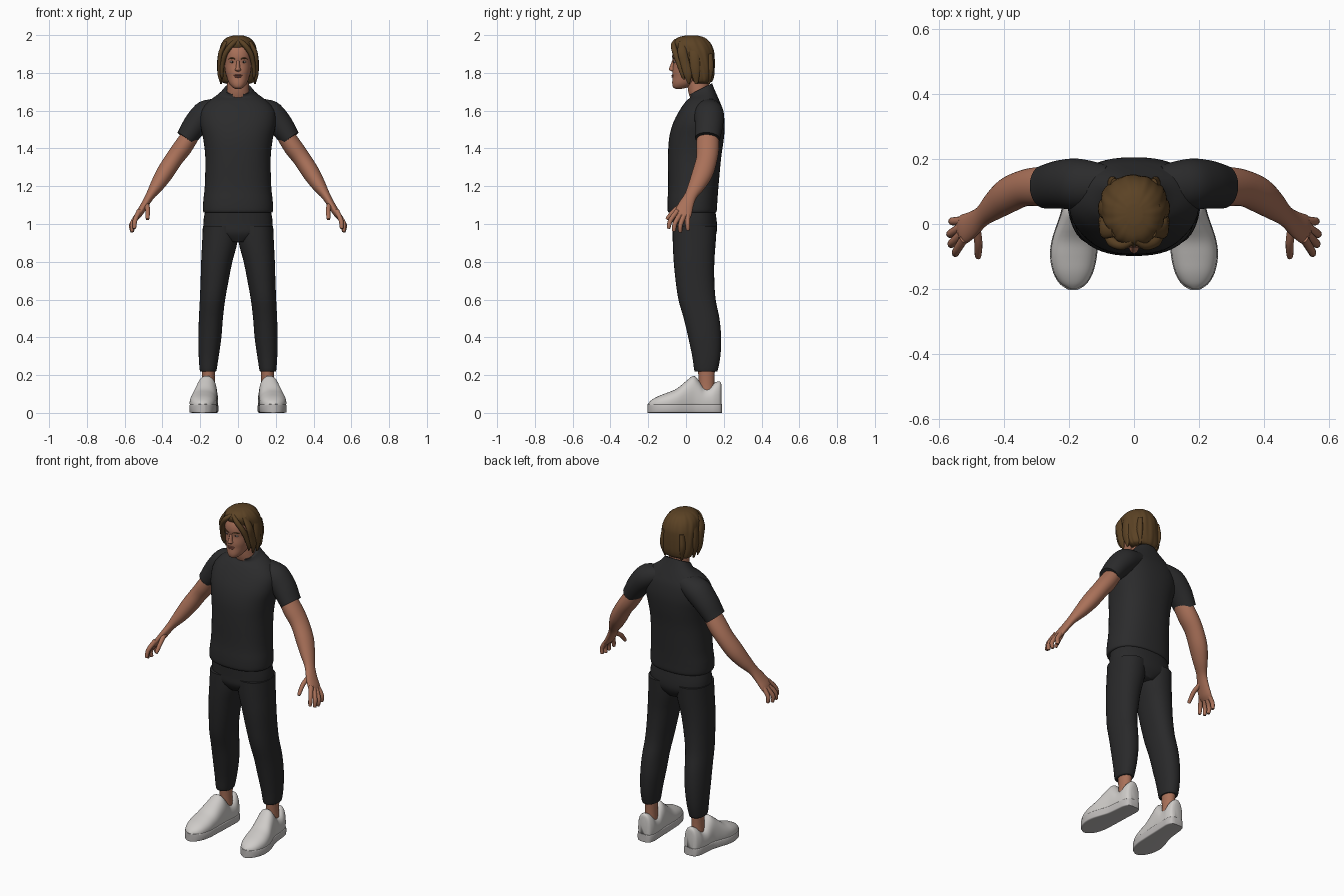
import bpy, bmesh, math
from mathutils import Vector


def material(name, rgb):
    m = bpy.data.materials.new(name)
    m.diffuse_color = (*rgb, 1)
    return m


SKIN = material("skin", (0.40, 0.165, 0.10))
LIP = material("lips", (0.27, 0.09, 0.065))
HAIR = material("brown hair", (0.105, 0.055, 0.018))
SHIRT = material("charcoal shirt", (0.024, 0.024, 0.025))
PANTS = material("charcoal pants", (0.022, 0.022, 0.023))
SHOE = material("off white shoe", (0.62, 0.60, 0.58))
SOLE = material("sole grey", (0.52, 0.50, 0.49))
EYE = material("eye white", (0.50, 0.42, 0.38))
IRIS = material("iris", (0.03, 0.02, 0.015))


def spline(keys, steps):
    """Smooth curve through equal-length tuples."""
    out = []
    for i in range(len(keys) - 1):
        p = [keys[min(max(i + k, 0), len(keys) - 1)] for k in (-1, 0, 1, 2)]
        for s in range(steps):
            t = s / steps
            out.append([0.5 * (2 * b + (c - a) * t + (2 * a - 5 * b + 4 * c - d) * t * t
                               + (3 * b - a - 3 * c + d) * t ** 3) for a, b, c, d in zip(*p)])
    return out + [list(keys[-1])]


def loft(name, rings, mat, sides=32, steps=4, power=2.0, mirror=False, ridge=0.0, angle=50):
    """Skin a row of rings, each given as centre, first radius vector, second radius vector."""
    bm = bmesh.new()
    rows = []
    for j, r in enumerate(spline([tuple(c) + tuple(u) + tuple(v) for c, u, v in rings], steps)):
        c, u, v = Vector(r[:3]), Vector(r[3:6]), Vector(r[6:])
        row = []
        for i in range(sides):
            a = 2 * math.pi * i / sides
            ca, sa = math.cos(a), math.sin(a)
            k = 1 + ridge * (math.sin(11 * a + 0.12 * j) + 0.6 * math.sin(19 * a - 0.15 * j))
            x = math.copysign(abs(ca) ** (2 / power), ca) * k
            y = math.copysign(abs(sa) ** (2 / power), sa) * k
            row.append(bm.verts.new(c + u * x + v * y))
        rows.append(row)
    for a, b in zip(rows, rows[1:]):
        for i in range(sides):
            n = (i + 1) % sides
            bm.faces.new((a[i], a[n], b[n], b[i]))
    bm.faces.new(rows[0])
    bm.faces.new(rows[-1])
    bmesh.ops.recalc_face_normals(bm, faces=bm.faces)
    return finish(name, bm, mat, mirror, angle)


def finish(name, bm, mat, mirror, angle=50):
    me = bpy.data.meshes.new(name)
    bm.to_mesh(me)
    bm.free()
    me.materials.append(mat)
    ob = bpy.data.objects.new(name, me)
    bpy.context.collection.objects.link(ob)
    bpy.ops.object.select_all(action='DESELECT')
    ob.select_set(True)
    bpy.context.view_layer.objects.active = ob
    bpy.ops.object.shade_smooth_by_angle(angle=math.radians(angle))
    if mirror:
        ob.modifiers.new("mirror", 'MIRROR').use_mirror_merge = False
    return ob


def level(z, front, back, half, x=0.0, tilt=0.0):
    """Horizontal ring from its front, back and half width."""
    return ((x, (front + back) / 2, z), (half, 0, 0), (0, (back - front) / 2, tilt))


def tube(name, points, mat, **kw):
    """Limb along (x, y, z, thickness, depth) points, depth lying along y."""
    rings = []
    for i, p in enumerate(points):
        a, b = points[max(i - 1, 0)], points[min(i + 1, len(points) - 1)]
        t = (Vector(b[:3]) - Vector(a[:3])).normalized()
        u = t.cross(Vector((0, 1, 0))).normalized()
        rings.append((p[:3], u * p[3], u.cross(t) * p[4]))
    return loft(name, rings, mat, mirror=True, **kw)


def blob(name, at, size, mat, mirror=True):
    bm = bmesh.new()
    bmesh.ops.create_uvsphere(bm, u_segments=16, v_segments=10, radius=1)
    for v in bm.verts:
        v.co = Vector(at) + Vector([a * b for a, b in zip(v.co, size)])
    return finish(name, bm, mat, mirror)


# Shirt body with hem roll and tilted collar
loft("shirt_body", [
    level(1.06, -.08, .148, .168), level(1.066, -.096, .162, .184), level(1.12, -.098, .166, .184),
    level(1.2, -.094, .172, .176), level(1.35, -.095, .186, .173), level(1.45, -.09, .2, .184),
    level(1.53, -.07, .205, .2), level(1.6, -.035, .196, .195), level(1.65, 0, .178, .155),
    level(1.69, .022, .152, .098, tilt=.02), level(1.715, .018, .138, .072, tilt=.03)],
    SHIRT, sides=48, power=2.35)
tube("sleeves", [(.08, .12, 1.62, .05, .06), (.165, .122, 1.585, .072, .078), (.222, .122, 1.53, .066, .075),
                 (.268, .115, 1.464, .056, .068), (.277, .114, 1.452, .054, .066)], SHIRT)

# Pants
loft("pants_hips", [level(1.09, -.075, .152, .17), level(1.0, -.072, .164, .184),
                    level(.95, -.07, .16, .165), level(.905, -.045, .135, .06)], PANTS, power=2.3)
legs = [(.99, -.005, .186, -.071, .163), (.9, .004, .19, -.07, .157), (.8, .03, .195, -.065, .15),
        (.7, .05, .198, -.055, .15), (.6, .068, .202, -.04, .157), (.5, .08, .207, -.012, .177),
        (.4, .088, .21, .012, .186), (.3, .102, .208, .033, .182), (.23, .113, .203, .043, .169),
        (.218, .117, .198, .049, .163)]
loft("pants_legs", [level(z, f, b, (o - i) / 2, (o + i) / 2) for z, i, o, f, b in legs],
     PANTS, power=2.2, mirror=True)

# Arms and hands
tube("arms", [(.24, .115, 1.485, .045, .056), (.29, .115, 1.41, .05, .06), (.338, .11, 1.345, .047, .056),
              (.387, .088, 1.27, .046, .055), (.428, .057, 1.205, .037, .045), (.465, .025, 1.15, .024, .033),
              (.495, 0, 1.1, .02, .04), (.523, -.016, 1.055, .018, .046), (.538, -.02, 1.03, .011, .038)], SKIN)
fingers = {
    "thumbs": [(.485, -.012, 1.105), (.478, -.058, 1.075), (.479, -.098, 1.03)],
    "index_fingers": [(.522, -.045, 1.07), (.545, -.082, 1.02), (.549, -.092, .98)],
    "middle_fingers": [(.53, -.03, 1.05), (.559, -.058, 1.005), (.561, -.064, .965)],
    "ring_fingers": [(.532, -.01, 1.045), (.564, -.03, .995), (.56, -.03, .96)],
    "little_fingers": [(.527, .01, 1.05), (.557, .008, 1.005), (.557, .01, .97)],
}
for name, pts in fingers.items():
    tip = tuple(Vector(pts[2]) + (Vector(pts[2]) - Vector(pts[1])) * .12)
    radii = (.014, .0125, .010, .004)
    tube(name, [(*p, r, r) for p, r in zip(pts + [tip], radii)], SKIN, sides=12, steps=3)

# Ankles and shoes, lofted from heel to toe
loft("ankles", [level(.09, .065, .155, .036, .157), level(.16, .068, .15, .033, .156),
                level(.26, .06, .155, .036, .157)], SKIN, sides=20, mirror=True)
shoe = [(.19, .156, .022, .152), (.182, .156, .041, .166), (.155, .157, .052, .16), (.125, .159, .054, .134),
        (.095, .161, .055, .136), (.068, .163, .056, .172), (.04, .166, .058, .196), (0, .173, .064, .168),
        (-.05, .182, .071, .128), (-.1, .186, .072, .107), (-.15, .187, .061, .088),
        (-.185, .187, .04, .068), (-.203, .187, .012, .05)]


def foot_ring(y, x, half, low, high):
    return ((x, y, (low + high) / 2), (half, 0, 0), (0, 0, (high - low) / 2))


loft("shoe_soles", [foot_ring(y, x, h, 0, .046) for y, x, h, t in shoe], SOLE, power=9, mirror=True)
loft("shoe_uppers", [foot_ring(y * .985, x, h * .97, -t * .3 + .03, t) for y, x, h, t in shoe],
     SHOE, power=2.3, mirror=True)
# Trim the part of the upper that would hang under the sole
for v in bpy.data.objects["shoe_uppers"].data.vertices:
    v.co.z = max(v.co.z, .03)

# Neck and head
loft("neck", [level(1.65, .03, .13, .07), level(1.7, .012, .122, .06), level(1.78, .005, .12, .055)], SKIN)
loft("head", [
    level(1.716, -.055, -.02, .016), level(1.724, -.068, .01, .03), level(1.745, -.073, .05, .047),
    level(1.78, -.071, .09, .06), level(1.81, -.072, .11, .068), level(1.85, -.068, .12, .073),
    level(1.885, -.073, .12, .074), level(1.92, -.068, .12, .073), level(1.955, -.05, .11, .062),
    level(1.98, -.02, .08, .035)], SKIN, power=2.2)
loft("nose", [level(1.808, -.075, -.05, .010), level(1.816, -.09, -.05, .0155),
              level(1.83, -.087, -.05, .011), level(1.865, -.073, -.05, .008)], SKIN, sides=16)
blob("upper_lip", (0, -.067, 1.787), (.023, .011, .0045), LIP, False)
blob("lower_lip", (0, -.066, 1.779), (.019, .011, .0055), LIP, False)
blob("eyes", (.029, -.058, 1.858), (.013, .0085, .0055), EYE)
blob("irises", (.029, -.0625, 1.858), (.005, .005, .005), IRIS)
tube("eyebrows", [(.013, -.07, 1.872, .002, .002), (.03, -.067, 1.878, .004, .004),
                  (.05, -.054, 1.874, .002, .002)], HAIR, sides=8)

# Hair cap with strand ridges, then parted locks framing the face
loft("hair_cap", [
    level(1.998, 0, .06, .025), level(1.986, -.045, .1, .06), level(1.958, -.068, .13, .087),
    level(1.92, -.054, .147, .099), level(1.88, -.03, .151, .102), level(1.83, -.005, .151, .102),
    level(1.785, .012, .148, .098), level(1.755, .03, .138, .088), level(1.745, .045, .12, .07)],
    HAIR, sides=96, ridge=.013)
locks = {
    "fringe_locks": [(.004, -.05, 1.972, .010, .012), (.035, -.066, 1.948, .014, .014),
                     (.066, -.056, 1.905, .014, .016), (.08, -.035, 1.855, .012, .018),
                     (.086, -.018, 1.80, .010, .015), (.082, -.012, 1.765, .003, .004)],
    "side_locks": [(.06, -.02, 1.965, .010, .02), (.09, -.02, 1.91, .013, .025), (.096, -.005, 1.85, .012, .025),
                   (.098, .01, 1.79, .010, .022), (.088, .015, 1.742, .003, .005)],
    "temple_locks": [(.07, .04, 1.96, .012, .03), (.094, .045, 1.89, .013, .028), (.098, .05, 1.81, .012, .026),
                     (.09, .055, 1.742, .004, .008)],
    "nape_locks": [(.06, .12, 1.9, .012, .02), (.066, .125, 1.82, .016, .022), (.055, .118, 1.742, .005, .008)],
}
for name, pts in locks.items():
    tube(name, pts, HAIR, sides=14)
